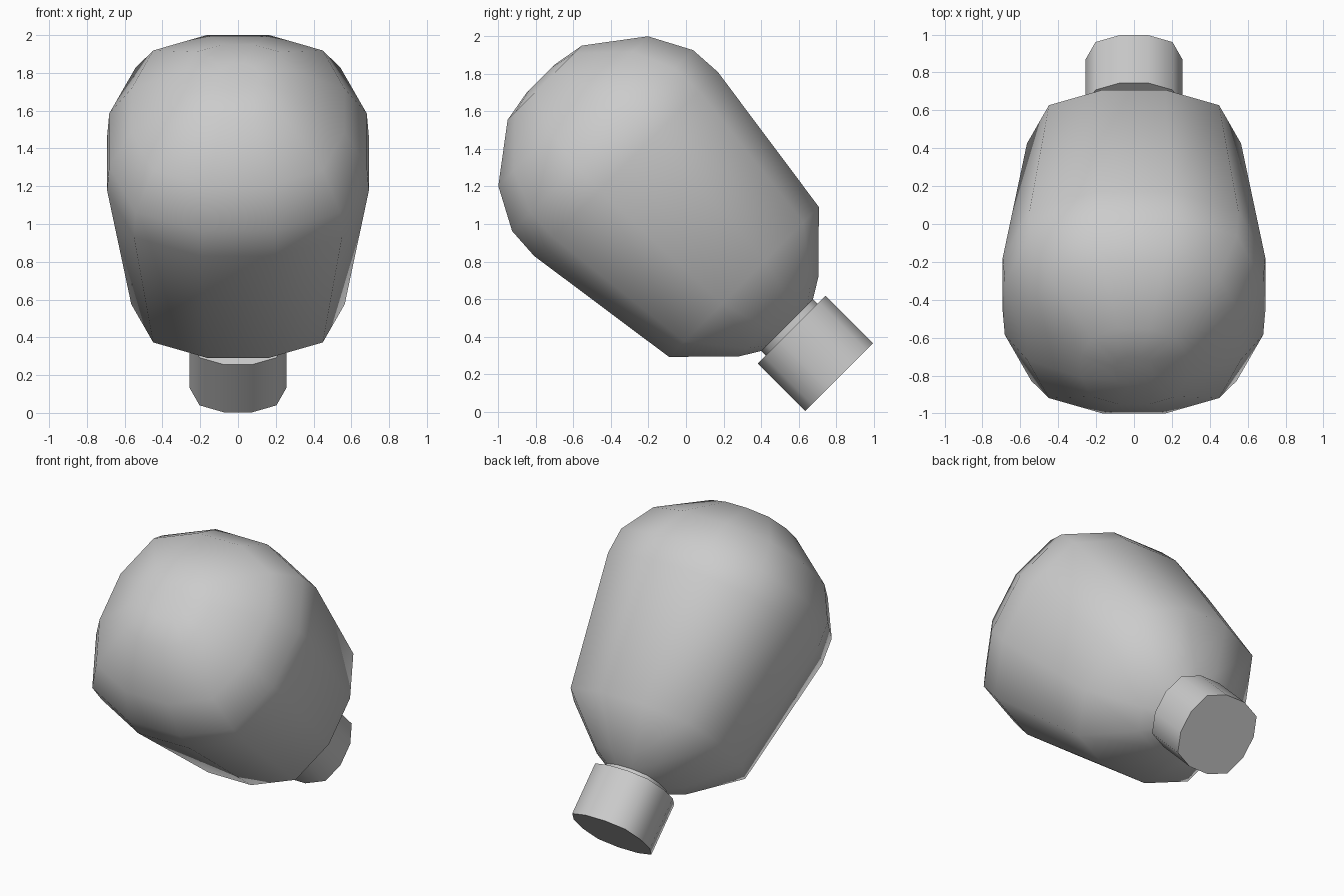
import bpy, bmesh, math
from mathutils import Vector

if "Cube" in bpy.data.objects:
    bpy.data.objects.remove(bpy.data.objects["Cube"])

S = math.sqrt(0.5)

# Twelve-sided, slightly squared cross-section shared by all parts
CORNER = [(1, 0.29), (0.795, 0.795), (0.29, 1)]
SECTION = []
for k in range(4):
    for a, b in CORNER:
        for _ in range(k):
            a, b = -b, a
        SECTION.append((a, b))


def place(a, v, u):
    """Point on the tilted axis: u along it, v across it, a sideways."""
    return Vector((a, (v - u) * S + 0.5, (u + v) * S + 0.5))


def loft(name, profile, angle):
    """Sweep the section through (radius, position) pairs and close both ends."""
    bm = bmesh.new()
    rings = [[bm.verts.new(place(a * r, b * r, u)) for a, b in SECTION]
             for r, u in profile]
    n = len(SECTION)
    for lo, hi in zip(rings, rings[1:]):
        for i in range(n):
            j = (i + 1) % n
            bm.faces.new((lo[i], lo[j], hi[j], hi[i]))
    bm.faces.new(rings[0][::-1])
    bm.faces.new(rings[-1])
    bmesh.ops.recalc_face_normals(bm, faces=bm.faces)
    mesh = bpy.data.meshes.new(name)
    bm.to_mesh(mesh)
    bm.free()
    ob = bpy.data.objects.new(name, mesh)
    bpy.context.collection.objects.link(ob)
    bpy.ops.object.select_all(action='DESELECT')
    ob.select_set(True)
    bpy.context.view_layer.objects.active = ob
    bpy.ops.object.shade_smooth_by_angle(angle=math.radians(angle))
    return ob


# Rounded bulb body with a short neck
loft("bulb_body", [(0.195, -0.10), (0.195, -0.055), (0.297, 0.007),
                   (0.565, 0.27), (0.693, 1.16), (0.682, 1.336),
                   (0.564, 1.558), (0.28, 1.772), (0.106, 1.803)], 55)

# Flat-ended cap on the neck
loft("neck_cap", [(0.256, -0.447), (0.256, -0.09)], 50)
